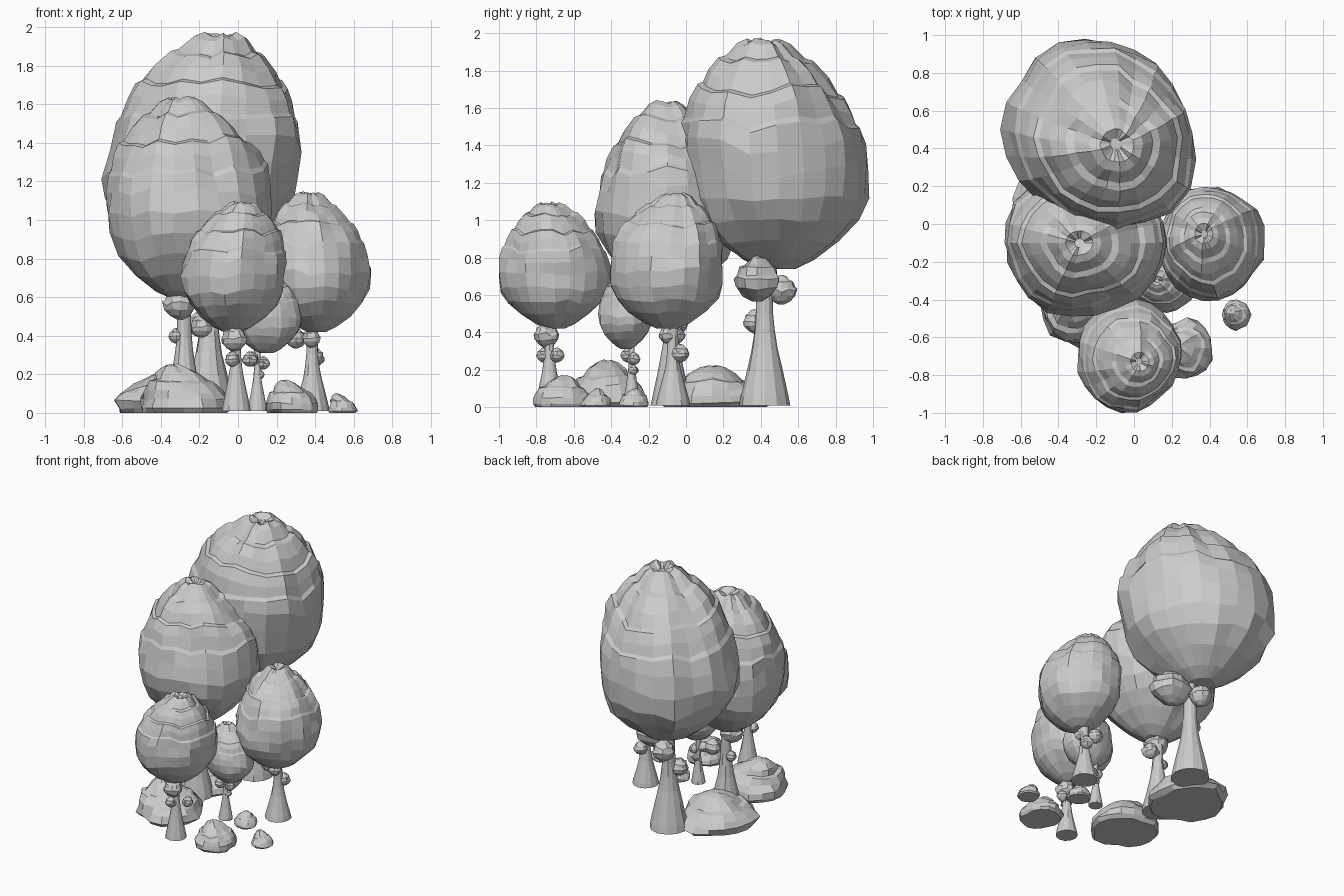
import bpy, bmesh, math
from mathutils import Vector, noise

if "Cube" in bpy.data.objects:
    bpy.data.objects.remove(bpy.data.objects["Cube"])

TAU = 2 * math.pi
# Profiles: (height fraction, radius fraction) from bottom to top
CANOPY = [(0, .17), (.04, .37), (.12, .63), (.21, .84), (.31, .96), (.43, 1), (.54, .98), (.63, .94),
          (.65, .9), (.72, .85), (.78, .77), (.79, .71), (.85, .62), (.91, .48), (.92, .4),
          (.98, .27), (1, .17), (.975, .06)]
ROCK = [(0, .9), (.1, 1), (.28, .97), (.45, .85), (.62, .72), (.66, .6), (.82, .45), (.95, .25), (1, .1)]
TUFT = [(0, .2), (.12, .6), (.3, .92), (.5, 1), (.58, .88), (.75, .78), (.8, .6), (.95, .35), (1, .1)]
TRUNK = [(0, 1), (.06, .94), (.24, .7), (.38, .52), (.5, .41), (.62, .34), (.8, .32), (1, .33)]


def lathe(name, profile, base, size, height, sides, rough=.07, lean=(0, 0), seed=0, bulges=()):
    """Flat-faced turned form with uneven radius, wavy ledges, an offset apex and side bulges."""
    bm = bmesh.new()
    rings = []
    for t, r in profile:
        ring = []
        k = max(0, (t - .45) / .55) ** 1.3
        for i in range(sides):
            a = TAU * i / sides
            p = Vector((math.cos(a) * 1.6, math.sin(a) * 1.6, t * 2.5 + seed * 7.3))
            n = noise.noise(p) + .6 * noise.noise(p * 2.6)
            w = noise.noise(p * 1.3 + Vector((9, 4, 2)))
            rr = r * (1 + rough * n)
            for angle, amount in bulges:
                rr *= 1 + amount * max(0, math.cos(a - math.radians(angle))) ** 3
            z = height * (t + rough * .7 * w * math.sin(math.pi * min(1, t * .9)))
            ring.append(bm.verts.new((base[0] + size[0] * rr * math.cos(a) + lean[0] * k,
                                      base[1] + size[1] * rr * math.sin(a) + lean[1] * k,
                                      base[2] + z)))
        rings.append(ring)
    for lo, hi in zip(rings, rings[1:]):
        for i in range(sides):
            j = (i + 1) % sides
            bm.faces.new((lo[i], lo[j], hi[j], hi[i]))
    bm.faces.new(rings[0][::-1])
    bm.faces.new(rings[-1])
    me = bpy.data.meshes.new(name)
    bm.to_mesh(me)
    bm.free()
    ob = bpy.data.objects.new(name, me)
    bpy.context.collection.objects.link(ob)
    return ob


# Trees: canopy centre, radii, z range, apex lean; trunk foot, foot radius; tufts (x, y, z, radius)
trees = {
    "tall_back": ((-.19, .5), (.5, .5), (.74, 1.96), (.1, -.08), (-.15, .42), .135,
                  [(-.02, .38, .69, .125), (-.17, .51, .63, .08), (-.2, .37, .46, .065)]),
    "left": ((-.27, -.1), (.43, .38), (.59, 1.63), (-.02, 0), (-.28, -.08), .11,
             [(-.3, -.12, .57, .085), (-.32, -.08, .4, .04), (-.19, -.05, .45, .06)]),
    "right": ((.41, -.1), (.28, .31), (.42, 1.14), (-.04, .05), (.385, -.07), .09,
              [(.3, -.06, .39, .055), (.38, -.1, .39, .05), (.4, -.03, .29, .05)]),
    "front": ((-.03, -.7), (.275, .29), (.42, 1.09), (.06, -.03), (-.01, -.73), .075,
              [(-.02, -.75, .39, .07), (-.03, -.76, .28, .04), (.06, -.69, .28, .04)]),
    "small": ((.15, -.32), (.18, .15), (.31, .74), (-.03, .02), (.1, -.29), .05,
              [(.07, -.31, .28, .04), (.13, -.28, .26, .035), (.11, -.28, .2, .028)]),
}
for s, (name, (c, r, (z0, z1), lean, foot, fr, tufts)) in enumerate(trees.items()):
    bulges = [(45, -.1), (320, .12)] if s == 0 else []
    lathe(name + "_canopy", CANOPY, (*c, z0), r, z1 - z0, 22, .1, lean, s, bulges)
    lathe(name + "_trunk", TRUNK, (*foot, .01), (fr, fr), z0 + .05, 12, .05, (0, 0), s)
    for i, (x, y, z, tr) in enumerate(tufts):
        wide = 1.3 if tr > .1 else 1
        lathe(f"{name}_tuft_{i}", TUFT, (x, y, z - tr), (tr * wide, tr), tr * 1.95, 12, .18, (0, 0), s + i + 5)

# Rocks: centre, radii, height, apex lean
rocks = [(-.28, -.43, .24, .23, .25, -.06), (-.37, .14, .27, .28, .22, .03), (.28, -.66, .145, .16, .17, -.04),
         (.54, -.48, .075, .08, .1, -.03), (.26, -.28, .085, .08, .1, 0)]
for i, (x, y, rx, ry, h, lean) in enumerate(rocks):
    lathe(f"rock_{i}", ROCK, (x, y, 0), (rx, ry), h, 16, .17, (lean, .01), i + 20)
